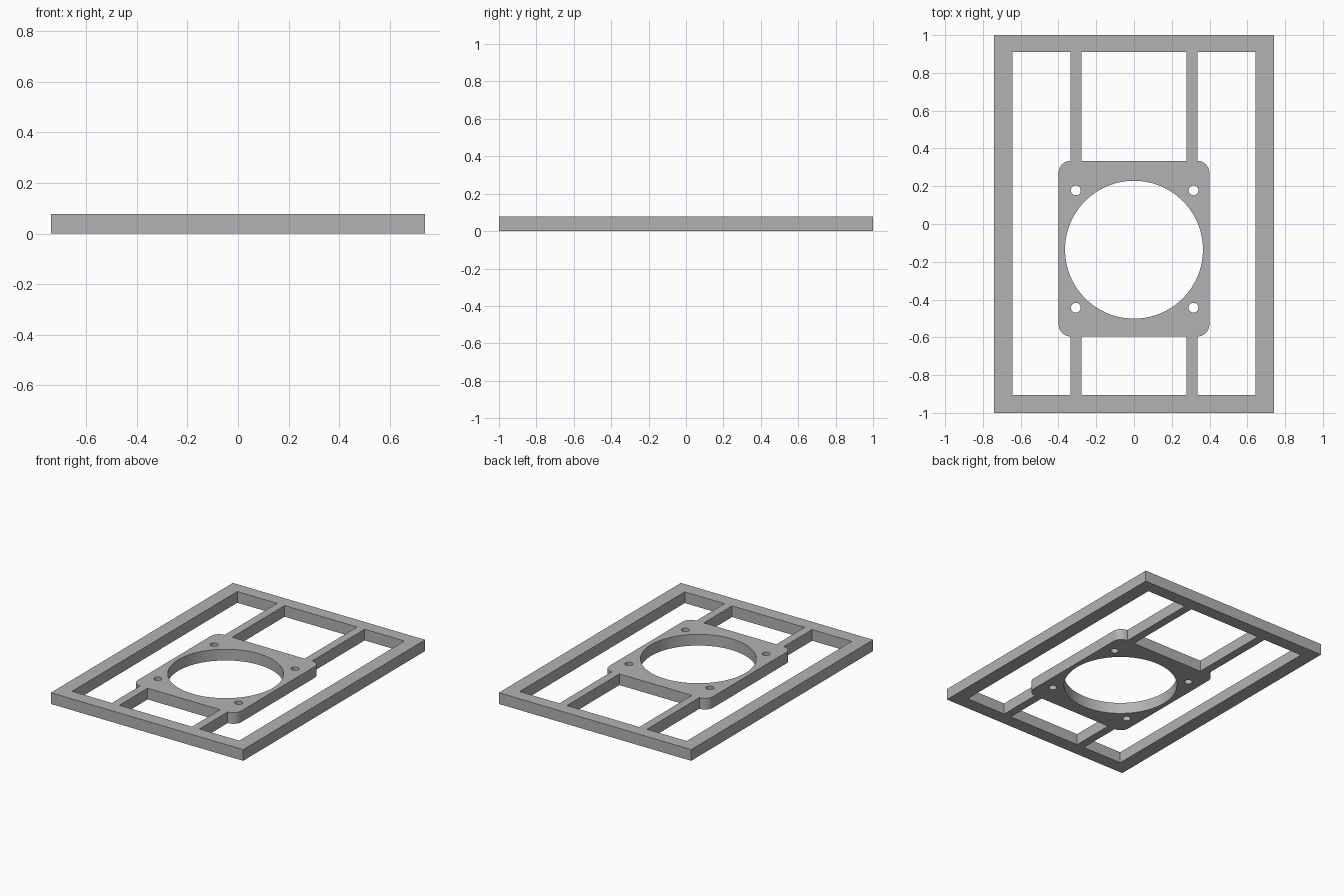
import bpy, bmesh, math

cube = bpy.data.objects.get("Cube")
if cube:
    bpy.data.objects.remove(cube, do_unlink=True)

THICK = 0.078
HALF_X, HALF_Y = 0.74, 1.0            # outer frame
IN_X, IN_TOP, IN_BOT = 0.643, 0.911, -0.905
STRUT_IN, STRUT_OUT = 0.279, 0.337    # strut edges
PLATE_X, PLATE_TOP, PLATE_BOT = 0.399, 0.334, -0.595
ROUND = PLATE_X - STRUT_OUT           # plate corner radius
BORE_Y, BORE_R = -0.136, 0.365
SCREW_R = 0.026


def rect(x0, x1, y0, y1):
    return [(x0, y0), (x1, y0), (x1, y1), (x0, y1)]


def arc(cx, cy, r, start, end, steps):
    angles = [math.radians(start + (end - start) * i / steps) for i in range(steps + 1)]
    return [(cx + r * math.cos(a), cy + r * math.sin(a)) for a in angles]


def circle(cx, cy, r, sides):
    return arc(cx, cy, r, 0, 360, sides)[:-1]


def side_opening(side):
    """Opening between frame and struts, notched by the rounded plate."""
    pts = [(IN_X, IN_BOT), (IN_X, IN_TOP), (STRUT_OUT, IN_TOP)]
    pts += arc(STRUT_OUT, PLATE_TOP - ROUND, ROUND, 90, 0, 10)
    pts += arc(STRUT_OUT, PLATE_BOT + ROUND, ROUND, 0, -90, 10)
    pts.append((STRUT_OUT, IN_BOT))
    return [(side * x, y) for x, y in pts]


# Outline and every opening of the flat bracket
outlines = [
    rect(-HALF_X, HALF_X, -HALF_Y, HALF_Y),
    side_opening(1),
    side_opening(-1),
    rect(-STRUT_IN, STRUT_IN, PLATE_TOP, IN_TOP),
    rect(-STRUT_IN, STRUT_IN, IN_BOT, PLATE_BOT),
    circle(0, BORE_Y, BORE_R, 96),
]
outlines += [circle(x, y, SCREW_R, 24) for x in (-0.308, 0.315) for y in (0.178, -0.443)]

# Filled profile extruded to the bracket thickness
curve = bpy.data.curves.new("fan_mount_frame", "CURVE")
curve.dimensions = "2D"
curve.fill_mode = "BOTH"
curve.extrude = THICK / 2
for pts in outlines:
    spline = curve.splines.new("POLY")
    spline.points.add(len(pts) - 1)
    for point, (x, y) in zip(spline.points, pts):
        point.co = (x, y, 0, 1)
    spline.use_cyclic_u = True

frame = bpy.data.objects.new("fan_mount_frame", curve)
bpy.context.collection.objects.link(frame)
bpy.ops.object.select_all(action="DESELECT")
frame.select_set(True)
bpy.context.view_layer.objects.active = frame
bpy.ops.object.convert(target="MESH")
frame = bpy.context.object

# Weld caps to walls and stand it on the ground
bm = bmesh.new()
bm.from_mesh(frame.data)
bmesh.ops.remove_doubles(bm, verts=bm.verts, dist=0.0001)
bmesh.ops.translate(bm, verts=bm.verts, vec=(0, 0, THICK / 2))
bmesh.ops.recalc_face_normals(bm, faces=bm.faces)
bm.to_mesh(frame.data)
bm.free()
bpy.ops.object.shade_smooth_by_angle(angle=math.radians(30))

# Plain grey material
grey = bpy.data.materials.new("plain_grey")
grey.use_nodes = True
colour = (0.45, 0.45, 0.45, 1)
grey.diffuse_color = colour
grey.node_tree.nodes["Principled BSDF"].inputs["Base Color"].default_value = colour
frame.data.materials.clear()
frame.data.materials.append(grey)
